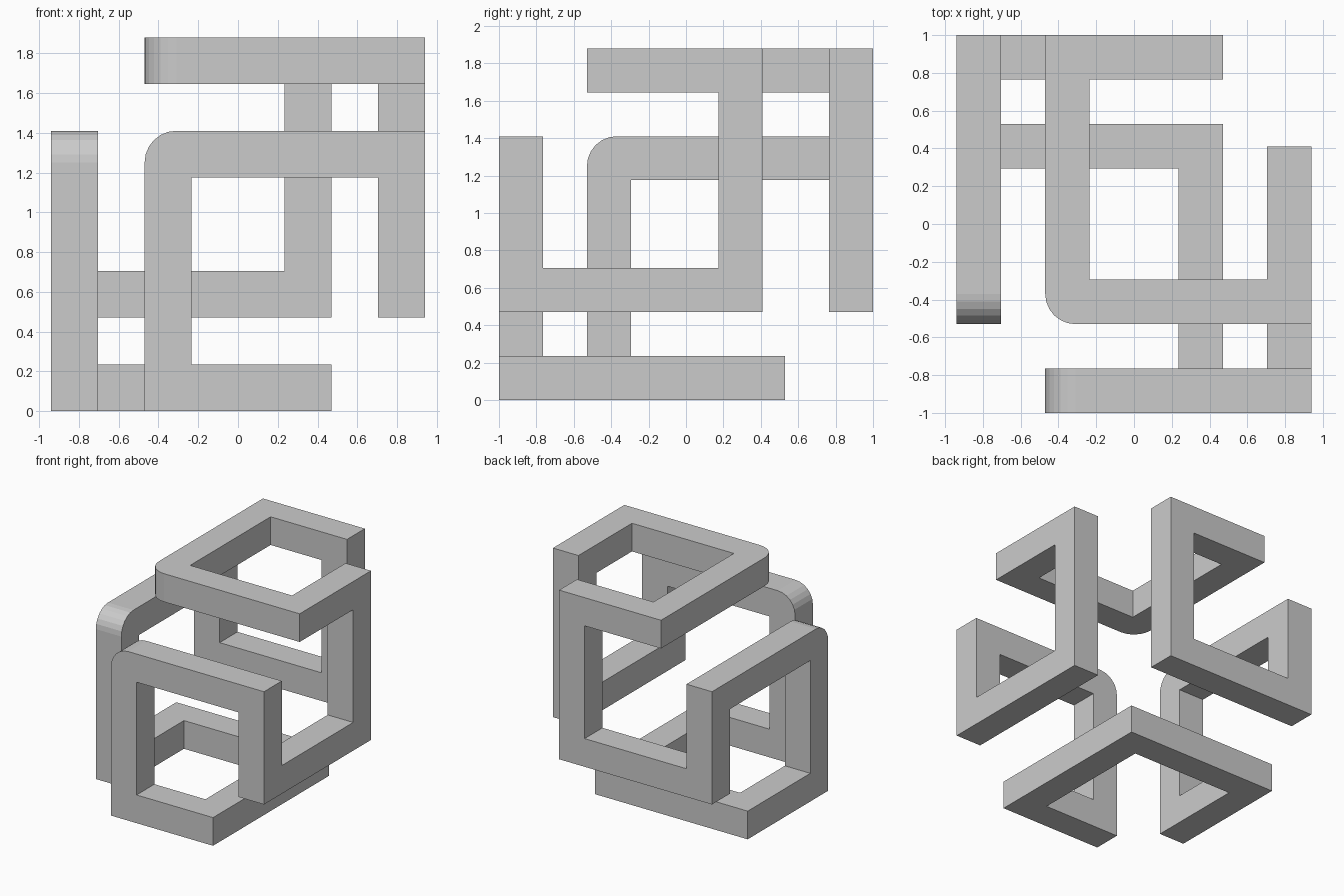
import bpy, bmesh
from mathutils import Vector

if "Cube" in bpy.data.objects:
    bpy.data.objects.remove(bpy.data.objects["Cube"])

H = 0.1175          # half thickness of the square bar
R = 0.16            # radius of the three rounded corners
IN, OUT = 0.3525, 0.8225          # bar centre offsets in x
LOW, MID, HIGH, TOP = 0.1175, 0.5875, 1.2925, 1.7625   # bar centre heights
FACE, NEAR, FAR, SIDE = 0.8825, -0.4125, 0.4125, 0.2925  # bar centres in y

# Centre line of the closed loop: each move changes one axis; True = rounded corner
moves = [
    ("x", -IN, False), ("z", HIGH, True), ("x", OUT, False), ("z", MID, False),      # front
    ("y", SIDE, False), ("z", TOP, False), ("y", NEAR, False),                       # right
    ("x", -IN, True), ("y", FACE, False), ("x", IN, False),                          # top
    ("z", MID, False), ("x", -OUT, False), ("z", HIGH, False),                       # back
    ("y", NEAR, True), ("z", LOW, False), ("y", FAR, False),                         # left
    ("x", IN, False), ("y", -FACE, False),                                           # bottom
]
pos = Vector((IN, -FACE, LOW))
path, rounded = [], []
for axis, value, is_round in moves:
    setattr(pos, axis, value)
    path.append(pos.copy())
    rounded.append(is_round)
n = len(path)

bm = bmesh.new()

# Mitred four-vertex ring at every corner
rings, outer_pairs = [], []
for i, c in enumerate(path):
    d1 = (c - path[i - 1]).normalized()
    d2 = (path[(i + 1) % n] - c).normalized()
    side, out = d1.cross(d2) * H, (d1 - d2) * H
    ring = [bm.verts.new(c + side * s + out * o)
            for s, o in ((1, 1), (-1, 1), (-1, -1), (1, -1))]
    rings.append(ring)
    if rounded[i]:
        outer_pairs.append((ring[0], ring[1]))

# Straight bars between neighbouring rings
for i in range(n):
    a, b = path[i], path[(i + 1) % n]
    d = (b - a).normalized()
    u = Vector((d.y, d.z, d.x))
    v = d.cross(u)

    def pick(ring, c, su, sv):
        return max(ring, key=lambda w: (w.co - c).dot(u) * su + (w.co - c).dot(v) * sv)

    signs = ((1, 1), (-1, 1), (-1, -1), (1, -1))
    ra = [pick(rings[i], a, *s) for s in signs]
    rb = [pick(rings[(i + 1) % n], b, *s) for s in signs]
    for k in range(4):
        j = (k + 1) % 4
        bm.faces.new((ra[k], ra[j], rb[j], rb[k]))

# Merge coplanar faces across the mitres, then round three outer corners
bmesh.ops.recalc_face_normals(bm, faces=bm.faces[:])
bmesh.ops.dissolve_limit(bm, angle_limit=0.01, verts=bm.verts[:], edges=bm.edges[:])
edges = [bm.edges.get(p) for p in outer_pairs]
bmesh.ops.bevel(bm, geom=edges, offset=R, offset_type='OFFSET', segments=6,
                profile=0.5, affect='EDGES')
bmesh.ops.recalc_face_normals(bm, faces=bm.faces[:])

mesh = bpy.data.meshes.new("square_bar_loop")
bm.to_mesh(mesh)
bm.free()
bpy.context.collection.objects.link(bpy.data.objects.new("square_bar_loop", mesh))
